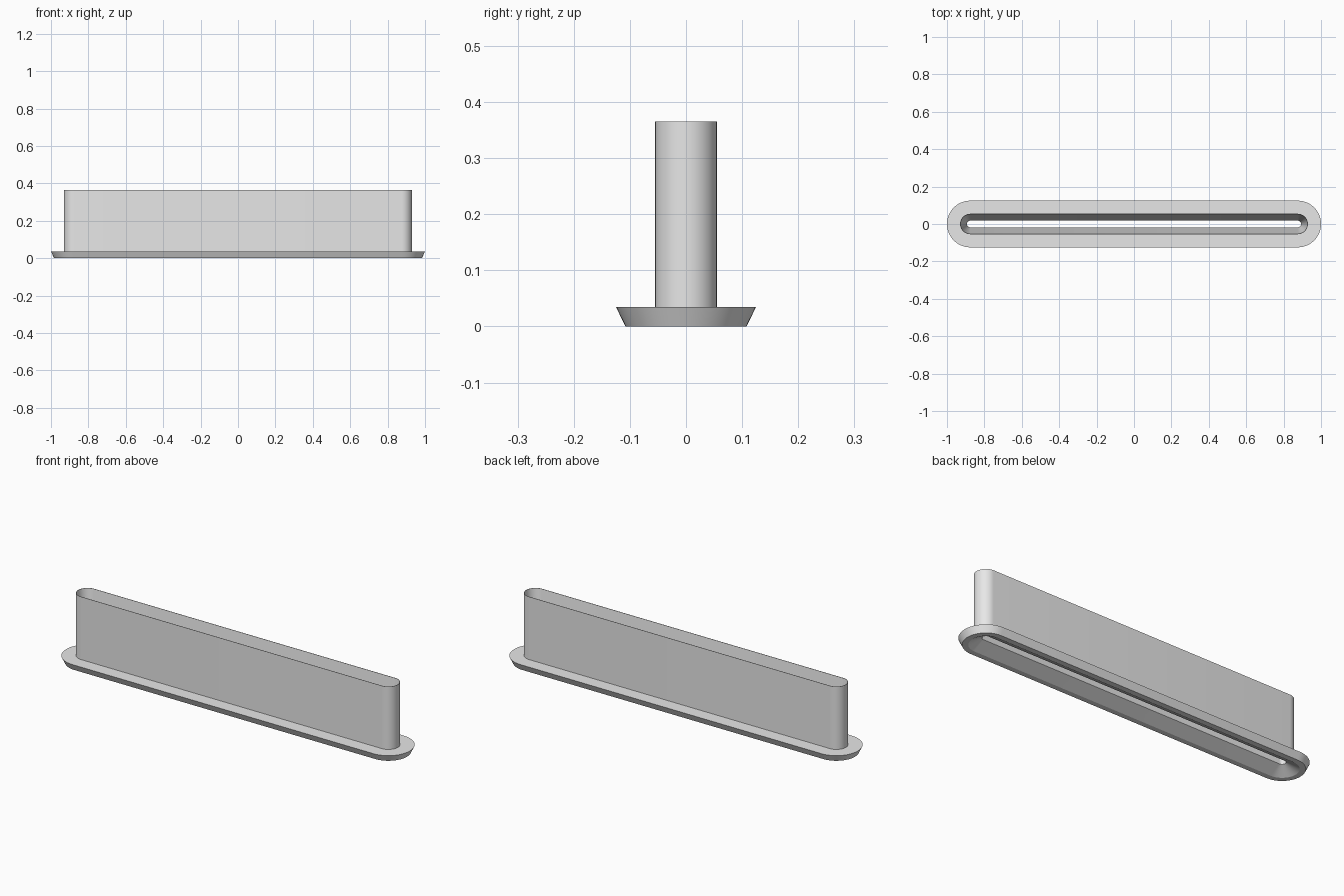
import bpy, bmesh, math

if "Cube" in bpy.data.objects:
    bpy.data.objects.remove(bpy.data.objects["Cube"])

HALF = 0.875   # distance from middle to each rounded end's centre
SEG = 24       # segments per rounded end

grey = bpy.data.materials.new("plain grey")
grey.diffuse_color = (0.8, 0.8, 0.8, 1)
grey.use_nodes = True
grey.node_tree.nodes["Principled BSDF"].inputs["Base Color"].default_value = grey.diffuse_color


def slot_ring(bm, r, z):
    """Ring of vertices along a slot outline of radius r."""
    ring = []
    for cx, start in ((HALF, -math.pi / 2), (-HALF, math.pi / 2)):
        for i in range(SEG + 1):
            a = start + math.pi * i / SEG
            ring.append(bm.verts.new((cx + r * math.cos(a), r * math.sin(a), z)))
    return ring


# Closed cross-section (radius, height): flange, outer wall, lip, tapered bore, flared mouth
profile = [(0.108, 0), (0.125, 0.035), (0.055, 0.035), (0.055, 0.365),
           (0.053, 0.365), (0.018, 0.035), (0.08, 0)]

bm = bmesh.new()
rings = [slot_ring(bm, r, z) for r, z in profile]
for k, low in enumerate(rings):
    high = rings[(k + 1) % len(rings)]
    for i in range(len(low)):
        j = (i + 1) % len(low)
        bm.faces.new((low[i], low[j], high[j], high[i]))
bmesh.ops.recalc_face_normals(bm, faces=bm.faces)

mesh = bpy.data.meshes.new("slotted_nozzle")
bm.to_mesh(mesh)
bm.free()
mesh.materials.append(grey)
nozzle = bpy.data.objects.new("slotted_nozzle", mesh)
bpy.context.collection.objects.link(nozzle)

# Smooth rounded ends, sharp rims
bpy.context.view_layer.objects.active = nozzle
nozzle.select_set(True)
bpy.ops.object.shade_smooth_by_angle(angle=math.radians(25))
